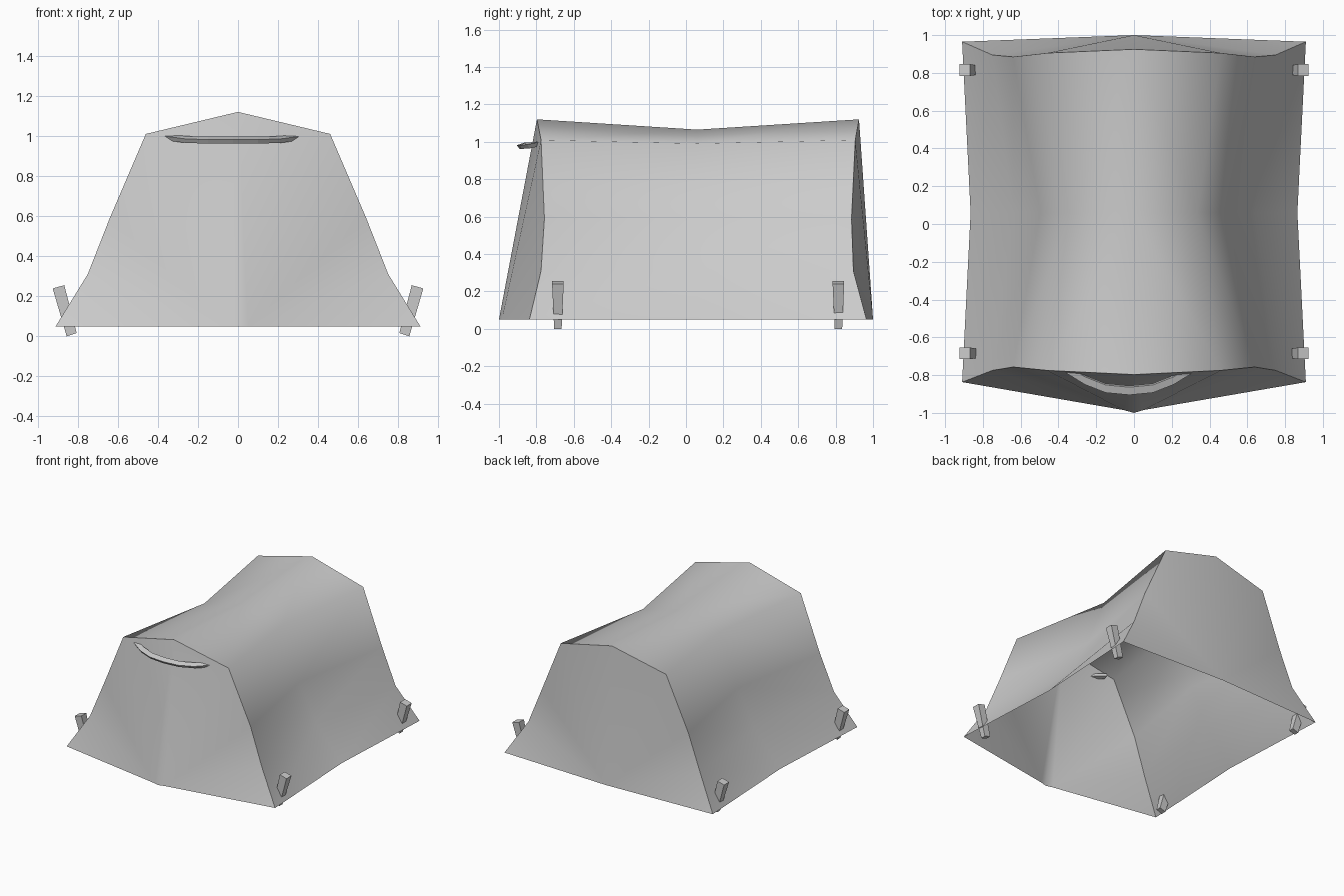
import bpy, bmesh
from mathutils import Vector

cube = bpy.data.objects.get("Cube")
if cube:
    bpy.data.objects.remove(cube, do_unlink=True)

COLOUR = (0.6, 0.6, 0.6, 1)
grey = bpy.data.materials.new("light_grey")
grey.use_nodes = True
grey.diffuse_color = COLOUR
grey.node_tree.nodes["Principled BSDF"].inputs["Base Color"].default_value = COLOUR


def finish(bm, name, smooth_angle=None):
    bmesh.ops.recalc_face_normals(bm, faces=bm.faces)
    mesh = bpy.data.meshes.new(name)
    bm.to_mesh(mesh)
    bm.free()
    mesh.materials.append(grey)
    obj = bpy.data.objects.new(name, mesh)
    bpy.context.collection.objects.link(obj)
    if smooth_angle:
        bpy.ops.object.select_all(action="DESELECT")
        obj.select_set(True)
        bpy.context.view_layer.objects.active = obj
        bpy.ops.object.shade_smooth_by_angle(angle=smooth_angle)


def tube(bm, rings):
    """Bridge closed rings of vertices with quads and cap both ends."""
    for a, b in zip(rings, rings[1:]):
        for i in range(len(a)):
            j = (i + 1) % len(a)
            bm.faces.new((a[i], a[j], b[j], b[i]))
    bm.faces.new(rings[0])
    bm.faces.new(rings[-1])


# Tent canopy: half sections (x, y, z) from ground to ridge, mirrored in x
front = [(.91, -.837, .05), (.75, -.775, .31), (.64, -.757, .59), (.46, -.775, 1.01), (0, -.797, 1.12)]
waist = [(.865, .06, .05), (.64, .06, .31), (.495, .06, .59), (.335, .06, .99), (0, .06, 1.065)]
back = [(.91, .965, .05), (.75, .895, .31), (.64, .885, .59), (.46, .905, 1.01), (0, .925, 1.12)]
ridge = len(front) - 1

bm = bmesh.new()
rings = []
for half in (front, waist, back):
    points = half + [(-x, y, z) for x, y, z in reversed(half[:-1])]
    rings.append([bm.verts.new(p) for p in points])

# Cloth panels, split from the lower front corner to the upper back corner
for a, b in zip(rings, rings[1:]):
    for i in range(2 * ridge):
        low, high = (i, i + 1) if i < ridge else (i + 1, i)
        bm.faces.new((a[low], b[low], b[high]))
        bm.faces.new((a[low], b[high], a[high]))

# Back wall: a fan from the middle of its ground edge
hub = bm.verts.new((0, 1, .05))
for a, b in zip(rings[2], rings[2][1:]):
    bm.faces.new((hub, a, b))

# Front wall: two fans with a narrow door strip between them
strip = [bm.verts.new(p) for p in ((.05, -.985, .05), (0, -1, .05), (-.055, -.985, .05))]
for i, (a, b) in enumerate(zip(rings[0], rings[0][1:])):
    bm.faces.new((strip[0] if i < ridge else strip[2], a, b))
for a, b in zip(strip, strip[1:]):
    bm.faces.new((a, b, rings[0][ridge]))
finish(bm, "tent_canopy", 1.05)

# Curved vent bar across the front wall, swept with a four-sided section
path = [(-.365, -.76, .997), (-.26, -.825, .983), (-.15, -.868, .98), (-.025, -.88, .98),
        (.1, -.868, .98), (.21, -.825, .983), (.315, -.76, .997)]
section = [(-.025, .002), (-.01, -.018), (.024, -.008), (.016, .016)]
bm = bmesh.new()
tube(bm, [[bm.verts.new((x, y + dy, z + dz)) for dy, dz in section] for x, y, z in path])
finish(bm, "vent_bar")

# Tapered ground pegs leaning outwards at the four corners
peg_ends = [(.83, .008, .025, .02), (.896, .247, .029, .031)]
corners = [(-1, -1), (1, -1), (1, 1), (-1, 1)]
for side, side_name in ((1, "left"), (-1, "right")):
    for y, end_name in ((-.685, "front"), (.815, "back")):
        bm = bmesh.new()
        tube(bm, [[bm.verts.new(Vector((side * (x + sx * wx), y + sy * wy, z - sx * .008)))
                   for sx, sy in corners] for x, z, wx, wy in peg_ends])
        finish(bm, f"{end_name}_{side_name}_peg")
